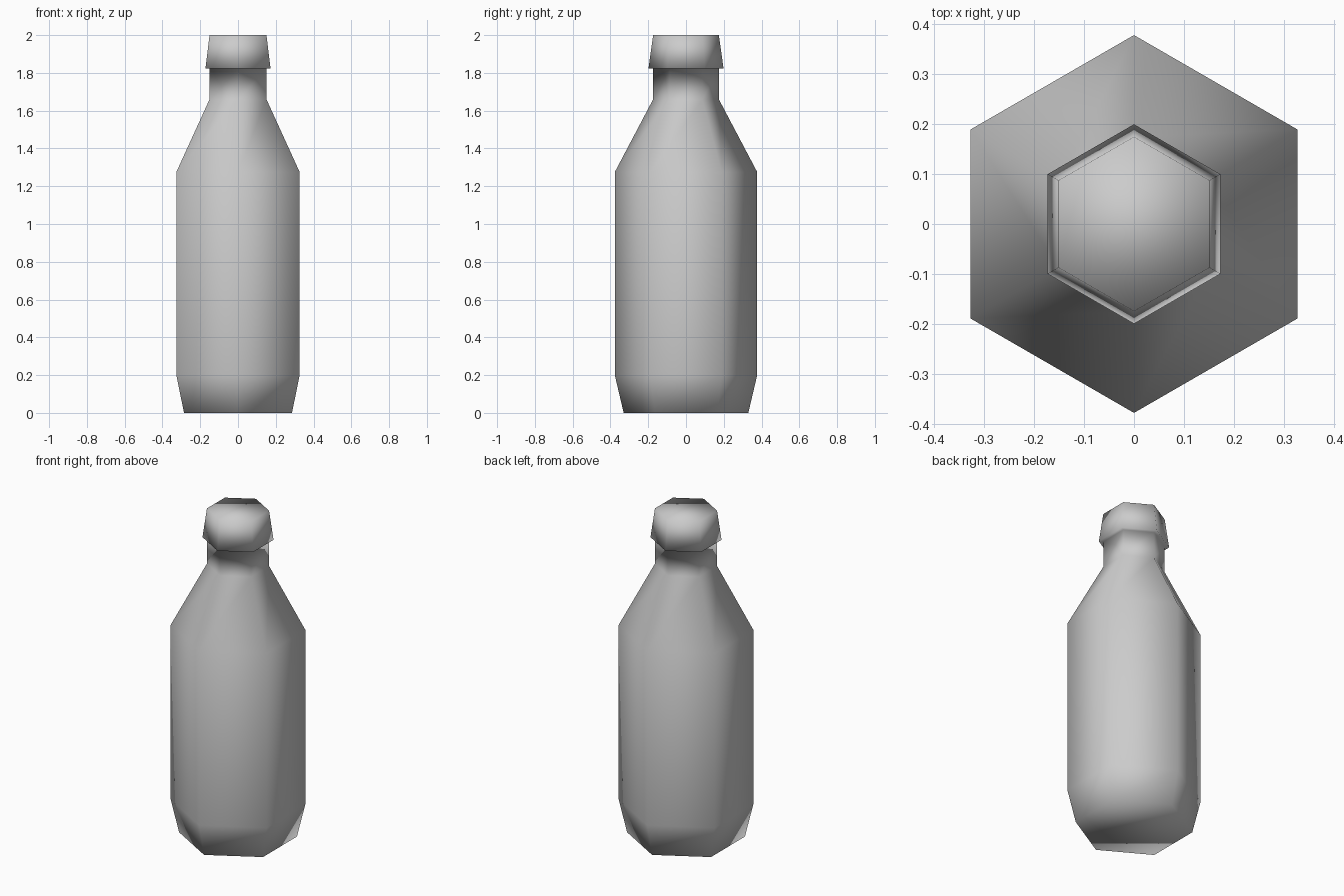
import bpy
import bmesh
from math import sin, cos, pi

cube = bpy.data.objects.get("Cube")
if cube:
    bpy.data.objects.remove(cube, do_unlink=True)

SIDES = 6
# (corner radius, height) from the base up to the top of the cap
PROFILE = [
    (0.33, 0.0), (0.377, 0.2),        # tapered foot
    (0.377, 1.275), (0.174, 1.66),    # body and shoulder
    (0.174, 1.822), (0.199, 1.822),   # neck and underside of the cap
    (0.174, 2.0),                     # cap
]

# Plain grey material
grey = bpy.data.materials.new("light_grey")
grey.use_nodes = True
colour = (0.6, 0.6, 0.6, 1.0)
grey.diffuse_color = colour
grey.node_tree.nodes["Principled BSDF"].inputs["Base Color"].default_value = colour

# Bottle: stacked hexagonal rings with a corner at the front and back
bm = bmesh.new()
angles = [pi / 2 + 2 * pi * i / SIDES for i in range(SIDES)]
rings = [[bm.verts.new((r * cos(a), r * sin(a), z)) for a in angles]
         for r, z in PROFILE]
for low, high in zip(rings, rings[1:]):
    for i in range(SIDES):
        j = (i + 1) % SIDES
        bm.faces.new((low[i], low[j], high[j], high[i]))
bm.faces.new(rings[0][::-1])
bm.faces.new(rings[-1])
bmesh.ops.recalc_face_normals(bm, faces=bm.faces)

# The whole bottle is smooth shaded, edges included
for face in bm.faces:
    face.smooth = True

mesh = bpy.data.meshes.new("bottle")
bm.to_mesh(mesh)
bm.free()
mesh.materials.append(grey)
bottle = bpy.data.objects.new("bottle", mesh)
bpy.context.collection.objects.link(bottle)
